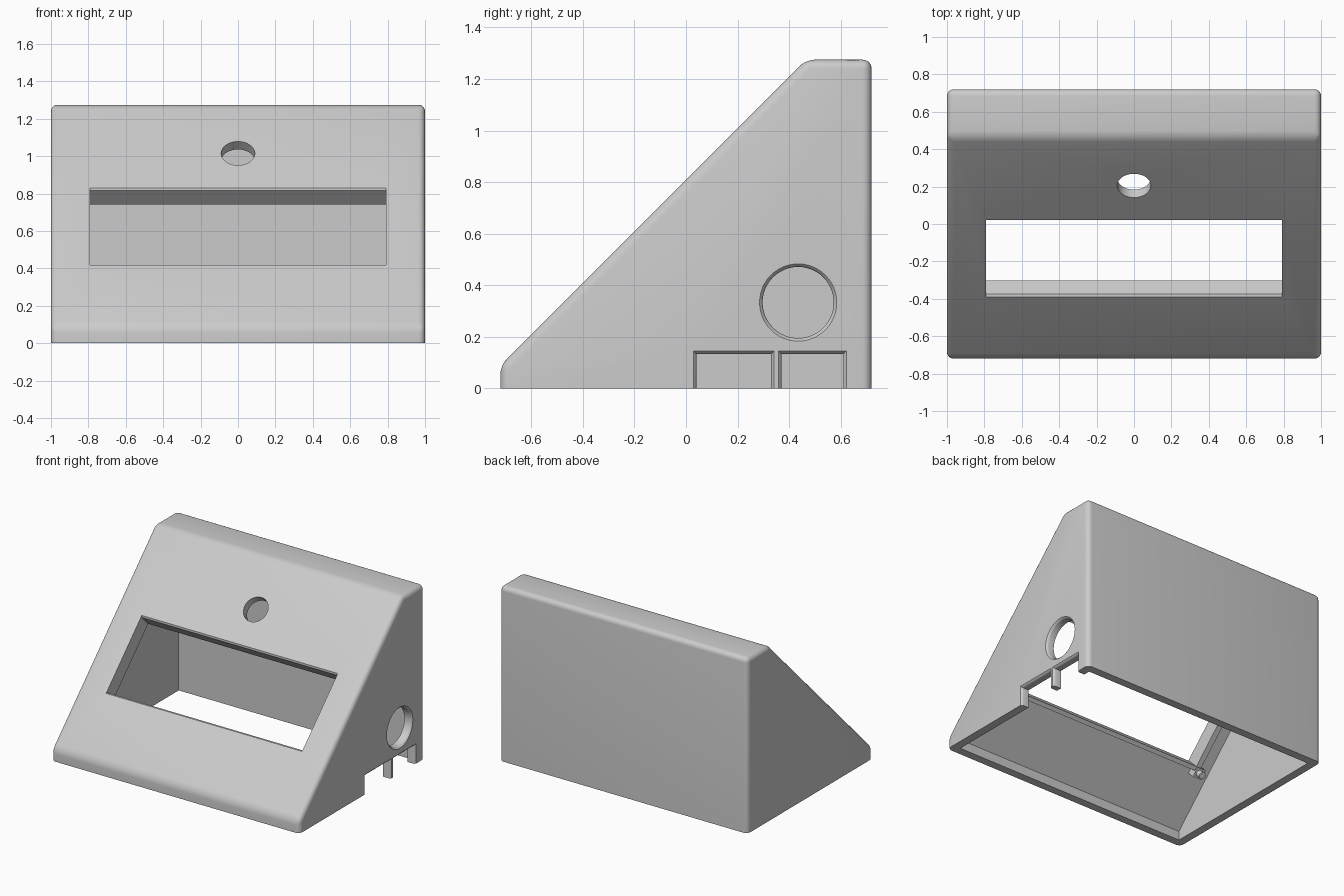
import bpy, bmesh
from math import cos, sin, pi, radians
from mathutils import Matrix, Vector

if "Cube" in bpy.data.objects:
    bpy.data.objects.remove(bpy.data.objects["Cube"])

WALL = 0.06
grey = bpy.data.materials.new("matte grey")
grey.use_nodes = True
grey.diffuse_color = (0.6, 0.6, 0.6, 1)
grey.node_tree.nodes["Principled BSDF"].inputs["Base Color"].default_value = (0.6, 0.6, 0.6, 1)


def loft(name, rings, matrix, bevel=0):
    """Solid through rings of (depth, 2D outline), placed by a matrix."""
    bm = bmesh.new()
    loops = [[bm.verts.new((a, b, d)) for a, b in outline] for d, outline in rings]
    bm.faces.new(loops[0])
    bm.faces.new(loops[-1])
    for lo, hi in zip(loops, loops[1:]):
        for i in range(len(lo)):
            j = (i + 1) % len(lo)
            bm.faces.new((lo[i], lo[j], hi[j], hi[i]))
    bm.transform(matrix)
    bmesh.ops.recalc_face_normals(bm, faces=bm.faces)
    if bevel:
        edges = [e for e in bm.edges if not all(v.co.z < 0.001 for v in e.verts)]
        bmesh.ops.bevel(bm, geom=edges, offset=bevel, segments=5, profile=0.5, affect='EDGES')
        bmesh.ops.recalc_face_normals(bm, faces=bm.faces)
    mesh = bpy.data.meshes.new(name)
    bm.to_mesh(mesh)
    bm.free()
    mesh.materials.append(grey)
    obj = bpy.data.objects.new(name, mesh)
    bpy.context.collection.objects.link(obj)
    return obj


def combine(target, tool, operation='DIFFERENCE'):
    mod = target.modifiers.new("combine", 'BOOLEAN')
    mod.operation, mod.object, mod.solver = operation, tool, 'EXACT'
    bpy.context.view_layer.objects.active = target
    bpy.ops.object.modifier_apply(modifier=mod.name)
    bpy.data.objects.remove(tool)


def rect(a0, a1, b0, b1):
    return [(a0, b0), (a1, b0), (a1, b1), (a0, b1)]


def circle(r, a=0, b=0, n=48):
    return [(a + r * cos(2 * pi * i / n), b + r * sin(2 * pi * i / n)) for i in range(n)]


def wedge(t, floor):
    """Side outline (y, z), offset inwards by t."""
    k = 0.81 - 1.414 * t
    y0, y1, top = -0.72 + t, 0.72 - t, 1.275 - t
    return [(y0, floor), (y1, floor), (y1, top), (top - k, top), (y0, y0 + k)]


# Frames: the side outlines run along x, the sloped ones along the slope's normal
side = Matrix(((0, 0, 1, 0), (1, 0, 0, 0), (0, 1, 0, 0), (0, 0, 0, 1)))
s = 0.5 ** 0.5


def slope(y):
    return Matrix(((1, 0, 0, 0), (0, s, -s, y), (0, s, s, y + 0.81), (0, 0, 0, 1)))


# Hollow shell, open underneath
body = loft("enclosure", [(-1, wedge(0, 0)), (1, wedge(0, 0))], side, bevel=0.035)
inner = 1 - WALL
combine(body, loft("cavity", [(-inner, wedge(WALL, -0.1)), (inner, wedge(WALL, -0.1))], side))

# Raised rim behind the window, then the window with chamfered long edges
screen = slope(-0.185)
W, H = 0.79, 0.28
rim = rect(-W - 0.04, W + 0.04, -H - 0.03, H + 0.03)
combine(body, loft("rim", [(-0.115, rim), (-0.03, rim)], screen), 'UNION')
rings = [(d, rect(-W, W, -H - c, H + c)) for d, c in ((-0.3, 0), (-0.0106, 0), (0.02, 0.0306))]
combine(body, loft("window", rings, screen))

# Round button hole
combine(body, loft("button_hole", [(-0.2, circle(0.09)), (0.1, circle(0.09))], slope(0.205)))

# Flared cable hole and two connector notches in the left wall
flare = ((0.85, 0), (0.985, 0), (0.992, 0.003), (1.002, 0.014), (1.02, 0.014))
combine(body, loft("cable_hole", [(d, circle(0.138 + c, 0.435, 0.333)) for d, c in flare], side))
for y0, y1 in ((0.04, 0.33), (0.37, 0.61)):
    combine(body, loft("notch", [(d, rect(y0 - c, y1 + c, -0.1, 0.133 + c)) for d, c in flare], side))

# Mounting posts at the window corners
parts = [body]
for i in (-1, 1):
    for j in (-1, 1):
        place = screen @ Matrix.Translation(Vector((i * (W + 0.04), j * (H + 0.035), 0)))
        pad, pin = rect(-0.035, 0.035, -0.035, 0.035), circle(0.024, n=20)
        parts.append(loft("post_base", [(-0.125, pad), (-0.03, pad)], place))
        parts.append(loft("post_pin", [(-0.17, pin), (-0.11, pin)], place))

bpy.ops.object.select_all(action='DESELECT')
for obj in parts:
    obj.select_set(True)
bpy.context.view_layer.objects.active = body
bpy.ops.object.shade_smooth_by_angle(angle=radians(30))
